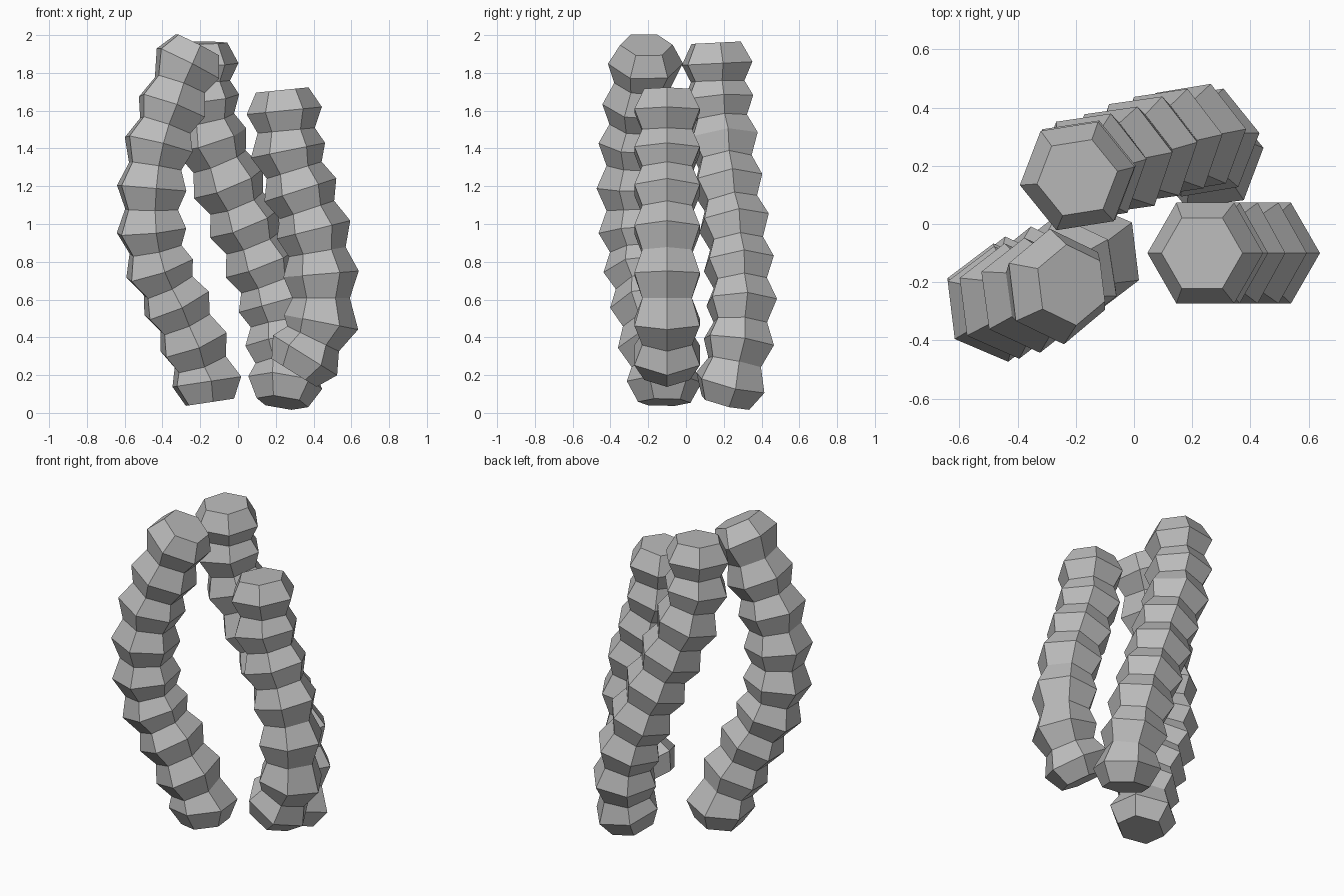
import bpy, bmesh, math
from mathutils import Vector

if "Cube" in bpy.data.objects:
    bpy.data.objects.remove(bpy.data.objects["Cube"], do_unlink=True)

grey = bpy.data.materials.new("stone grey")
grey.use_nodes = True
grey.diffuse_color = (0.5, 0.5, 0.5, 1)
grey.node_tree.nodes["Principled BSDF"].inputs["Base Color"].default_value = (0.5, 0.5, 0.5, 1)

WIDE, JOINT, CAP, CAP_GAP = 0.2, 0.152, 0.14, 0.11


def add_ring(bm, centre, axis, radius, turn):
    """Hexagonal ring square to the axis."""
    tilt = Vector((0, 0, 1)).rotation_difference(axis.normalized())
    ring = []
    for k in range(6):
        a = math.radians(turn + 60 * k)
        ring.append(bm.verts.new(centre + tilt @ Vector((math.cos(a), math.sin(a), 0)) * radius))
    return ring


def stalk(name, points, top_axis, bottom_axis, turn):
    """Segmented stalk: wide rings at the points (top to bottom), narrow joints between."""
    pts = [Vector(p) for p in points]
    top, bottom = Vector(top_axis).normalized(), Vector(bottom_axis).normalized()
    bm = bmesh.new()
    rings = [add_ring(bm, pts[0] + top * CAP_GAP, top, CAP, turn)]
    last = len(pts) - 1
    for i, p in enumerate(pts):
        if i == 0:
            axis = top
        elif i == last:
            axis = -bottom
        else:
            axis = pts[i - 1] - pts[i + 1]
        rings.append(add_ring(bm, p, axis, WIDE, turn))
        if i < last:
            rings.append(add_ring(bm, (p + pts[i + 1]) / 2, p - pts[i + 1], JOINT, turn))
    rings.append(add_ring(bm, pts[-1] + bottom * CAP_GAP, -bottom, CAP, turn))
    # skin neighbouring rings and close the ends
    for a, b in zip(rings, rings[1:]):
        for k in range(6):
            n = (k + 1) % 6
            bm.faces.new((a[k], b[k], b[n], a[n]))
    bm.faces.new(rings[0])
    bm.faces.new(rings[-1][::-1])
    bmesh.ops.recalc_face_normals(bm, faces=bm.faces[:])
    mesh = bpy.data.meshes.new(name)
    bm.to_mesh(mesh)
    bm.free()
    mesh.materials.append(grey)
    bpy.context.collection.objects.link(bpy.data.objects.new(name, mesh))


# short stalk on the left side, bending in one plane
stalk("left_stalk",
      [(x, -0.1, z) for x, z in ((0.245, 1.60), (0.265, 1.39), (0.33, 1.18), (0.40, 0.97),
                                 (0.44, 0.735), (0.44, 0.48), (0.355, 0.305))],
      (-0.1, 0, 1), (-0.53, 0, -0.85), 0)

# tall stalk at the back, leaning across
stalk("back_stalk",
      [(-0.195, 0.165, 1.85), (-0.19, 0.17, 1.66), (-0.145, 0.195, 1.445),
       (-0.05, 0.22, 1.215), (0.035, 0.255, 1.005), (0.12, 0.28, 0.79),
       (0.195, 0.295, 0.585), (0.235, 0.28, 0.375), (0.25, 0.235, 0.16)],
      (0, -0.05, 1), (-0.14, -0.25, -1), 9)

# tall bowed stalk at the right
stalk("right_stalk",
      [(-0.265, -0.215, 1.85), (-0.35, -0.245, 1.62), (-0.42, -0.265, 1.42),
       (-0.457, -0.275, 1.19), (-0.458, -0.265, 0.965), (-0.415, -0.24, 0.765),
       (-0.325, -0.205, 0.58), (-0.235, -0.165, 0.375), (-0.165, -0.115, 0.165)],
      (0.45, 0.05, 0.89), (0.15, 0, -1), 37)
